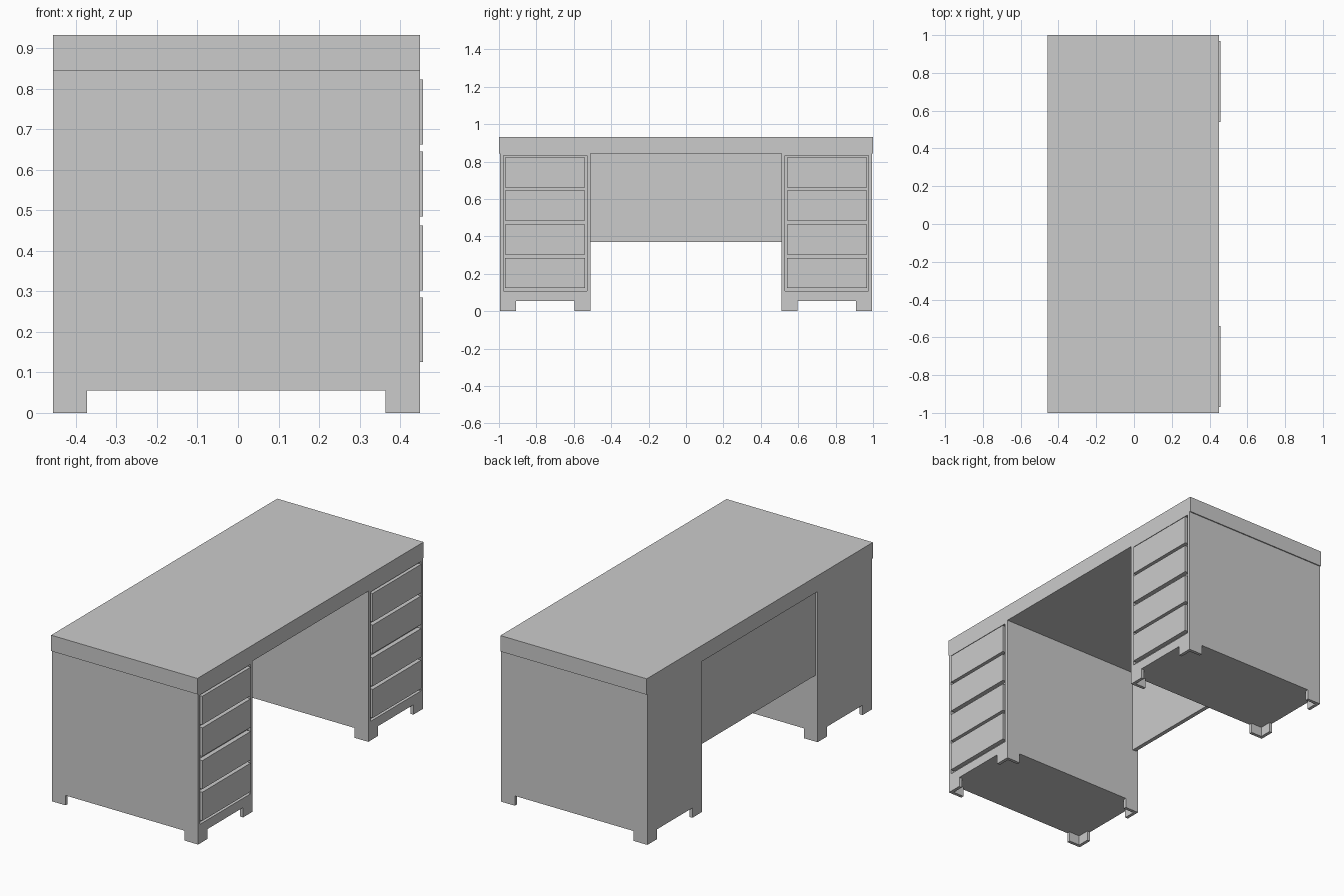
import bpy, bmesh

if "Cube" in bpy.data.objects:
    bpy.data.objects.remove(bpy.data.objects["Cube"])

X0, X1 = -0.457, 0.449          # back and drawer-side faces
Y_IN, Y_OUT = 0.511, 0.994      # pedestal inner and outer sides
Z_FOOT, Z_TOP = 0.055, 0.843


def finish(name, bm):
    bmesh.ops.recalc_face_normals(bm, faces=bm.faces)
    mesh = bpy.data.meshes.new(name)
    bm.to_mesh(mesh)
    bm.free()
    ob = bpy.data.objects.new(name, mesh)
    bpy.context.collection.objects.link(ob)
    return ob


def box_bm(x, y, z):
    bm = bmesh.new()
    bmesh.ops.create_cube(bm, size=1)
    for v in bm.verts:
        v.co = [(r[0] + r[1]) / 2 + c * (r[1] - r[0]) for c, r in zip(v.co, (x, y, z))]
    return bm


def box(name, x, y, z):
    return finish(name, box_bm(x, y, z))


def span(s, a, b):
    return tuple(sorted((s * a, s * b)))


def pedestal(name, s):
    """Cabinet body with a shallow recess for the drawer fronts."""
    bm = box_bm((X0, X1), span(s, Y_IN, Y_OUT), (Z_FOOT, Z_TOP))
    face = max(bm.faces, key=lambda f: f.calc_center_median().x)
    mid = face.calc_center_median()
    bmesh.ops.inset_region(bm, faces=[face], thickness=0.01)
    lo, hi = span(s, 0.529, 0.976)
    for v in face.verts:
        v.co.y = lo if v.co.y < mid.y else hi
        v.co.z = 0.107 if v.co.z < mid.z else 0.831
    wall = bmesh.ops.extrude_discrete_faces(bm, faces=[face])["faces"][0]
    for v in wall.verts:
        v.co.x = X1 - 0.017
    return finish(name, bm)


def bracket_foot(name, cx, cy, dx, dy, size=0.085, t=0.018):
    """L-shaped foot from corner (cx, cy), arms running along dx and dy."""
    profile = [(0, 0), (size, 0), (size, t), (t, t), (t, size), (0, size)]
    bm = bmesh.new()
    face = bm.faces.new([bm.verts.new((cx + dx * a, cy + dy * b, 0)) for a, b in profile])
    ext = bmesh.ops.extrude_face_region(bm, geom=[face])["geom"]
    for v in ext:
        if isinstance(v, bmesh.types.BMVert):
            v.co.z = Z_FOOT
    return finish(name, bm)


# Desk top and back modesty panel
box("desk_top", (X0, X1), (-1, 1), (Z_TOP, 0.932))
box("modesty_panel", (-0.443, -0.42), (-Y_IN, Y_IN), (0.37, Z_TOP))

for s, side in ((-1, "left"), (1, "right")):
    pedestal(f"{side}_pedestal", s)

    # Drawer fronts stand slightly proud of the pedestal face
    for i, z in enumerate((0.125, 0.302, 0.485, 0.662)):
        box(f"{side}_drawer_{i + 1}", (X1 - 0.017, 0.457), span(s, 0.539, 0.968), (z, z + 0.16))

    # Bracket feet at the four corners
    for cx, dx, end in ((X0, 1, "back"), (X1, -1, "front")):
        bracket_foot(f"{side}_{end}_inner_foot", cx, s * Y_IN, dx, s)
        bracket_foot(f"{side}_{end}_outer_foot", cx, s * Y_OUT, dx, -s)
